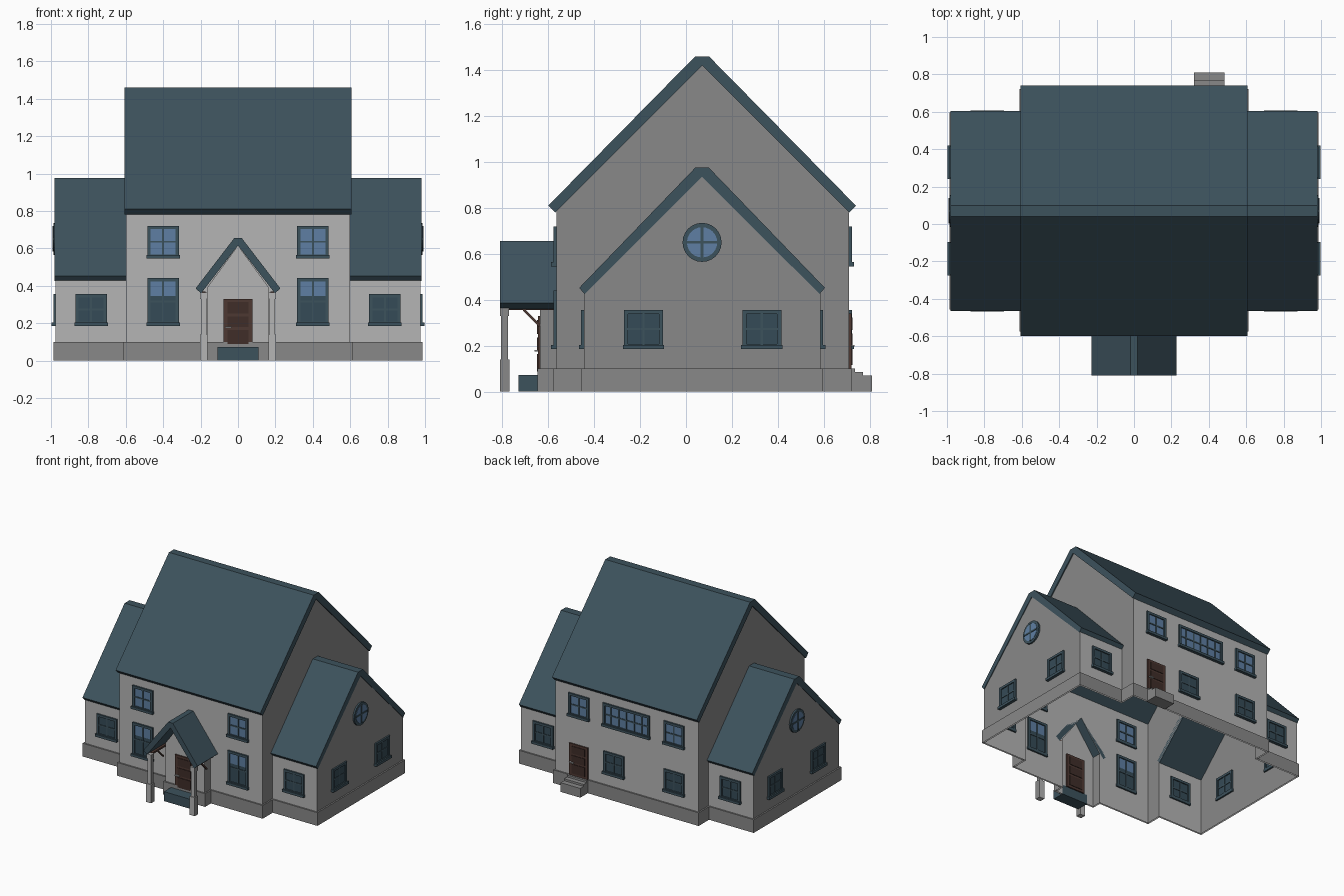
import bpy, bmesh
from math import radians
from mathutils import Matrix, Vector

cube = bpy.data.objects.get("Cube")
if cube:
    bpy.data.objects.remove(cube, do_unlink=True)


def material(name, rgb):
    m = bpy.data.materials.new(name)
    m.use_nodes = True
    m.diffuse_color = (*rgb, 1)
    m.node_tree.nodes["Principled BSDF"].inputs["Base Color"].default_value = (*rgb, 1)
    return m


PLASTER = material("light plaster", (.46, .46, .46))
STONE = material("grey stone", (.25, .25, .25))
SLATE = material("slate teal", (.046, .084, .108))
GLASS = material("blue glass", (.112, .212, .366))
DIM = material("dim glass", (.036, .07, .096))
WOOD = material("brown wood", (.076, .040, .032))
PANEL = material("dark wood", (.05, .027, .022))
METAL = material("handle metal", (.4, .4, .4))


def finish(name, bm, mats, matrix=Matrix(), sides_stone=False):
    bm.normal_update()
    if sides_stone:  # faces turned to the sides are bare stone
        for f in bm.faces:
            f.material_index = int(abs(f.normal.x) > .7)
    mesh = bpy.data.meshes.new(name)
    bm.to_mesh(mesh)
    bm.free()
    for m in mats:
        mesh.materials.append(m)
    ob = bpy.data.objects.new(name, mesh)
    ob.matrix_world = matrix
    bpy.context.collection.objects.link(ob)
    return ob


def box(bm, lo, hi, index=0):
    lo, hi = Vector(lo), Vector(hi)
    mat = Matrix.Translation((lo + hi) / 2) @ Matrix.Diagonal((*(hi - lo), 1))
    verts = bmesh.ops.create_cube(bm, size=1, matrix=mat)["verts"]
    for f in {f for v in verts for f in v.link_faces}:
        f.material_index = index


def boxes(name, parts, mats, matrix=Matrix(), sides_stone=False):
    bm = bmesh.new()
    for part in parts:
        box(bm, *part)
    return finish(name, bm, mats, matrix, sides_stone)


def sheets(name, polygons):
    """Thin wall faces, turned away from the middle of the house."""
    bm = bmesh.new()
    for poly in polygons:
        f = bm.faces.new([bm.verts.new(p) for p in poly])
        f.normal_update()
        if f.normal.dot(f.calc_center_median() - Vector((0, .07, .3))) < 0:
            f.normal_flip()
    return finish(name, bm, [PLASTER, STONE], sides_stone=True)


def roof(name, place, start, end, eave, peak, inner, inner_peak, flat):
    """Gabled slab: profile swept from start to end; place maps (along, across, z)."""
    right = [(eave[0], eave[1]), (inner[0], inner[1])]
    profile = [(-flat, peak), (flat, peak), *right, (0, inner_peak)]
    profile += [(-u, z) for u, z in reversed(right)]
    bm = bmesh.new()
    ends = [[bm.verts.new(place(a, u, z)) for u, z in profile] for a in (start, end)]
    n = len(profile)
    for i in range(n):
        j = (i + 1) % n
        bm.faces.new((ends[0][i], ends[0][j], ends[1][j], ends[1][i]))
    for e in ends:
        bm.faces.new(e)
    bmesh.ops.recalc_face_normals(bm, faces=bm.faces)
    finish(name, bm, [SLATE])


# Main dimensions
MID = .07
FRONT, BACK, HALF = -.565, .71, .6
WFRONT, WBACK, WEND = -.445, .585, .975
PORCH_Y, PORCH_X = -.635, .165
EAVE, WEAVE, PEAVE = .785, .43, .39
PPEAK = .615

# Walls
arch = [(-PORCH_X, 0), (-PORCH_X, PEAVE), (0, PPEAK), (PORCH_X, PEAVE), (PORCH_X, 0)]
front = [(-HALF, 0), *arch, (HALF, 0), (HALF, EAVE), (-HALF, EAVE)]
sheets("main_front_wall", [[(x, FRONT, z) for x, z in front]])
sheets("main_back_wall", [[(x, BACK, z) for x, z in
                           ((-HALF, 0), (HALF, 0), (HALF, EAVE), (-HALF, EAVE))]])
sheets("porch_walls", [[(x, PORCH_Y, z) for x, z in arch]] + [
    [(x, PORCH_Y, 0), (x, FRONT, 0), (x, FRONT, PEAVE), (x, PORCH_Y, PEAVE)]
    for x in (-PORCH_X, PORCH_X)])
wing_gable = [(WBACK, 0), (WBACK, WEAVE), (MID, .935), (WFRONT, WEAVE), (WFRONT, 0)]
main_gable = [(FRONT, 0), (FRONT, EAVE), (MID, 1.42), (BACK, EAVE), (BACK, 0)]
for s, side in ((1, "left"), (-1, "right")):
    sheets(side + "_main_gable", [[(s * HALF, y, z) for y, z in main_gable + wing_gable]])
    sheets(side + "_wing_walls", [[(s * WEND, y, z) for y, z in wing_gable]] + [
        [(s * HALF, y, 0), (s * WEND, y, 0), (s * WEND, y, WEAVE), (s * HALF, y, WEAVE)]
        for y in (WFRONT, WBACK)])


# Stone base band running round the whole outline
def outline(d):
    half = [(PORCH_X, PORCH_Y), (PORCH_X, FRONT), (HALF, FRONT), (HALF, WFRONT),
            (WEND, WFRONT), (WEND, WBACK), (HALF, WBACK), (HALF, BACK)]
    half = [(x + d, y - d if y < 0 else y + d) for x, y in half]
    return half + [(-x, y) for x, y in reversed(half)]


bm = bmesh.new()
rings = [[bm.verts.new((x, y, z)) for x, y in outline(d)]
         for d, z in ((.011, 0), (.011, .1), (0, .1))]
for low, high in zip(rings, rings[1:]):
    for i in range(len(low)):
        j = (i + 1) % len(low)
        bm.faces.new((low[i], low[j], high[j], high[i]))
finish("stone_base", bm, [STONE])

# Roofs
along_x = lambda a, u, z: (a, MID + u, z)
along_y = lambda a, u, z: (u, a, z)
roof("main_roof", along_x, -.608, .608, (.67, .81), 1.46, (.64, .78), 1.42, .03)
for s, side in ((1, "left"), (-1, "right")):
    roof(side + "_wing_roof", along_x, s * .6, s * .98,
         (.535, .452), .975, (.512, .425), .935, .03)
roof("porch_roof", along_y, -.81, FRONT, (.227, .385), .655, (.197, .36), PPEAK, .02)


def facing(x, y, z, turn):
    return Matrix.Translation((x, y, z)) @ Matrix.Rotation(radians(turn), 4, 'Z')


# Windows: frame, glazing bars, sill and panes; panes low on the wall are dim
def window(name, x, y, z, turn, w=.17, h=.165, cols=2, rows=2):
    t, d, u = .018, .012, w / 2
    parts = [((-u, -d, 0), (-u + t, d, h)), ((u - t, -d, 0), (u, d, h)),
             ((-u, -d, 0), (u, d, t)), ((-u, -d, h - t), (u, d, h)),
             ((-u - .005, -.022, -.005), (u + .005, d, .014))]
    for i in range(1, cols):
        c = -u + w * i / cols
        parts.append(((c - .005, -.008, t), (c + .005, .008, h - t)))
    for i in range(1, rows):
        c = h * i / rows
        parts.append(((-u + t, -.008, c - .005), (u - t, .008, c + .005)))
    split = min(max(.345 - z, 0), h)
    for low, high, index in ((0, split, 2), (split, h, 1)):
        if high - low > t:
            parts.append(((-u + .01, -.004, max(low, .01)),
                          (u - .01, .004, min(high, h - .01)), index))
    boxes(name, parts, [SLATE, GLASS, DIM], facing(x, y, z, turn))


for s, side in ((1, "left"), (-1, "right")):
    window(side + "_front_upper_window", s * .4, FRONT, .55, 0, h=.17)
    window(side + "_front_tall_window", s * .4, FRONT, .19, 0, h=.25)
    window(side + "_back_upper_window", s * .4, BACK, .55, 180, h=.17)
    window(side + "_wing_front_window", s * .785, WFRONT, .19, 0)
    window(side + "_wing_back_window", s * .785, WBACK, .19, 180)
    for y, place in ((-.185, "front"), (.33, "back")):
        window(f"{side}_gable_{place}_window", s * WEND, y, .19, s * 90)
    # Round gable window
    bm = bmesh.new()
    for r, depth, index in ((.085, .024, 0), (.066, .028, 1)):
        ring = bmesh.ops.create_cone(bm, cap_ends=True, segments=24, radius1=r, radius2=r,
                                     depth=depth, matrix=Matrix.Rotation(radians(90), 4, 'X'))
        for f in {f for v in ring["verts"] for f in v.link_faces}:
            f.material_index = index
    box(bm, (-.006, -.018, -.068), (.006, .018, .068))
    box(bm, (-.068, -.018, -.006), (.068, .018, .006))
    finish(side + "_round_window", bm, [SLATE, GLASS], facing(s * WEND, MID, .65, s * 90))
window("back_long_window", 0, BACK, .55, 180, w=.39, h=.17, cols=6)
window("back_middle_window", .105, BACK, .19, 180)
window("back_side_window", -.4, BACK, .19, 180)


# Doors with three panels and a handle
def door(name, x, y, z, turn, h):
    parts = [((-.078, -.01, 0), (.078, .01, h))]
    for low, high in ((.07, .36), (.42, .64), (.70, .93)):
        parts.append(((-.055, -.014, low * h), (.055, .014, high * h), 1))
    parts.append(((-.07, -.024, .4 * h), (-.035, -.01, .4 * h + .008), 2))
    boxes(name, parts, [WOOD, PANEL, METAL], facing(x, y, z, turn))


door("front_door", 0, PORCH_Y, .07, 0, .26)
door("back_door", .4, BACK, .1, 180, .24)

# Steps
boxes("front_step", [((-.11, -.73, 0), (.11, PORCH_Y, .072))], [SLATE])
boxes("back_steps", [((.32, BACK, 0), (.485, y, z))
                     for y, z in ((.735, .1), (.77, .085), (.81, .07))], [STONE])

# Porch columns with plinths and caps, timber beams and braces
for s, side in ((1, "left"), (-1, "right")):
    x, y = s * .183, -.79
    boxes(side + "_porch_column", [((x - r, y - r, a), (x + r, y + r, b)) for r, a, b in
                                   ((.021, 0, .14), (.015, .14, .33), (.019, .33, .365))],
          [PLASTER, STONE], sides_stone=True)
    boxes(side + "_porch_beam", [((x - .01, -.78, .355), (x + .01, FRONT, .368))], [WOOD])
    brace = Matrix.Translation((x, -.672, .322)) @ Matrix.Rotation(radians(-45), 4, 'X')
    boxes(side + "_porch_brace", [((-.006, -.05, -.005), (.006, .05, .005))], [WOOD], brace)
